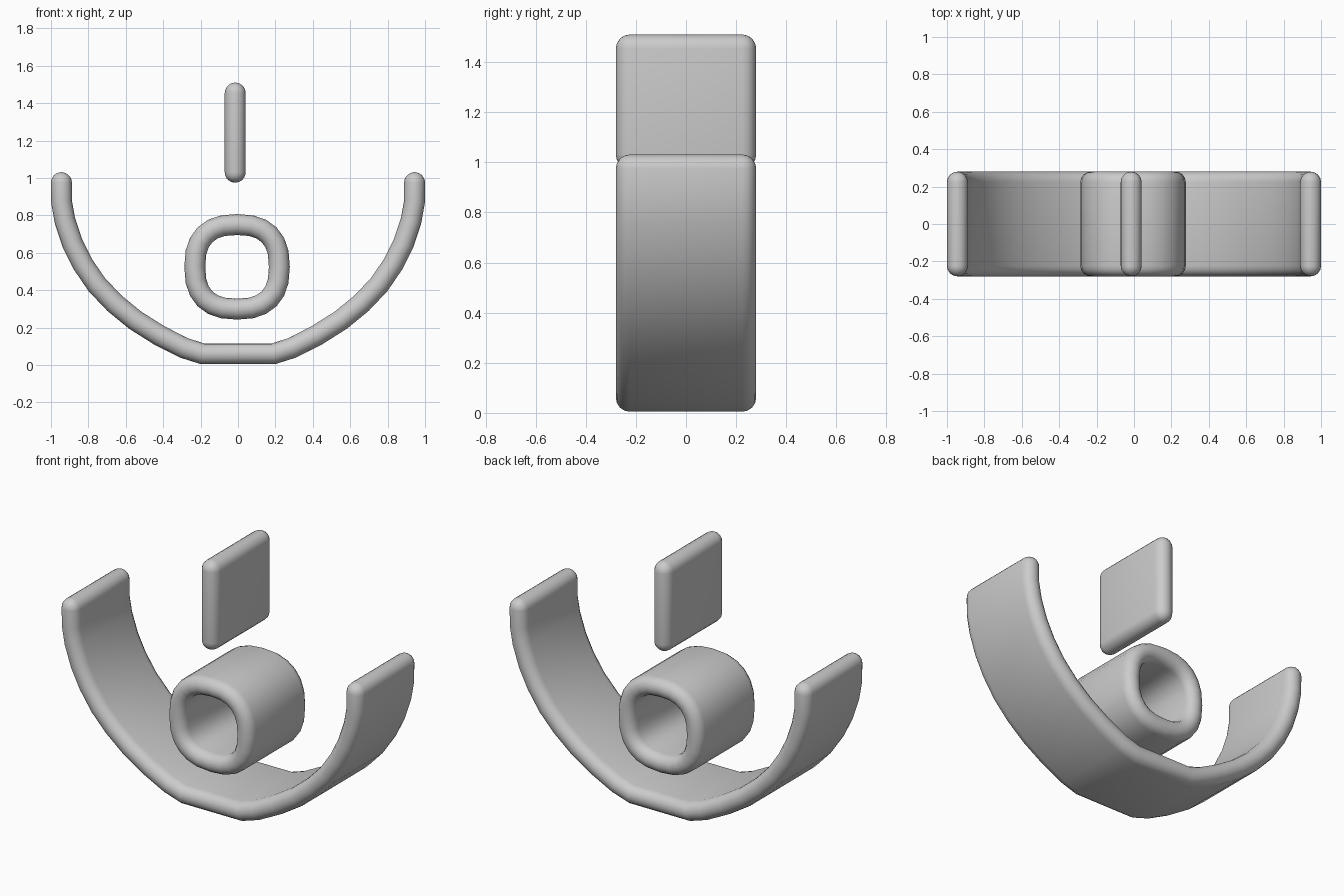
import bpy, bmesh, math
from mathutils import Vector

cube = bpy.data.objects.get("Cube")
if cube:
    bpy.data.objects.remove(cube, do_unlink=True)

HALF_THICK = 0.056
HALF_WIDTH = 0.28
ARC_STEPS = 8

grey = bpy.data.materials.new("plain grey")
grey.use_nodes = True
colour = (0.6, 0.6, 0.6, 1)
grey.diffuse_color = colour
grey.node_tree.nodes["Principled BSDF"].inputs["Base Color"].default_value = colour


def section(bm, centre, tangent, radius):
    """Ring of vertices: a flat strip section with fully rounded edges."""
    normal = Vector((-tangent.z, 0, tangent.x))
    core = HALF_WIDTH - HALF_THICK
    verts = []
    for side in (1, -1):
        for i in range(ARC_STEPS + 1):
            a = math.pi * i / ARC_STEPS
            offset = normal * (radius * math.cos(a) * side)
            y = side * (core + radius * math.sin(a))
            verts.append(bm.verts.new(centre + offset + Vector((0, y, 0))))
    return verts


def strip(name, path, closed=False):
    """Sweep the strip section along a path in the front plane."""
    pts = [Vector((x, 0, z)) for x, z in path]
    n = len(pts)
    stations = []
    for i, p in enumerate(pts):
        before = pts[i - 1] if closed or i > 0 else p
        after = pts[(i + 1) % n] if closed or i < n - 1 else p
        a, b = (p - before).normalized(), (after - p).normalized()
        stations.append((p, (a + b).normalized(), HALF_THICK))
    # rounded ends
    if not closed:
        first, last = stations[0], stations[-1]
        for k in range(1, 6):
            a = math.radians(17 * k)
            reach, r = HALF_THICK * math.sin(a), HALF_THICK * math.cos(a)
            stations.insert(0, (first[0] - first[1] * reach, first[1], r))
            stations.append((last[0] + last[1] * reach, last[1], r))
    bm = bmesh.new()
    rings = [section(bm, *s) for s in stations]
    pairs = list(zip(rings, rings[1:]))
    if closed:
        pairs.append((rings[-1], rings[0]))
    else:
        bm.faces.new(rings[0])
        bm.faces.new(rings[-1])
    for r0, r1 in pairs:
        m = len(r0)
        for j in range(m):
            k = (j + 1) % m
            bm.faces.new((r0[j], r0[k], r1[k], r1[j]))
    bmesh.ops.recalc_face_normals(bm, faces=bm.faces)
    mesh = bpy.data.meshes.new(name)
    bm.to_mesh(mesh)
    bm.free()
    mesh.materials.append(grey)
    mesh.shade_smooth()
    obj = bpy.data.objects.new(name, mesh)
    bpy.context.collection.objects.link(obj)
    return obj


# curved band, mirrored left to right
half = [(0.19, 0.06), (0.29, 0.092), (0.42, 0.158), (0.55, 0.24), (0.66, 0.33),
        (0.755, 0.43), (0.83, 0.54), (0.885, 0.65), (0.925, 0.77),
        (0.943, 0.87), (0.944, 0.975)]
strip("curved_band", [(-x, z) for x, z in reversed(half)] + half)

# squarish tube in the middle
def squircle(a, radius=0.226, power=2 / 2.5):
    c, s = math.cos(a), math.sin(a)
    return (-0.005 + radius * math.copysign(abs(c) ** power, c),
            0.525 + radius * math.copysign(abs(s) ** power, s))

strip("tube", [squircle(math.tau * i / 24) for i in range(24)], closed=True)

# upright plate above the tube
strip("upright_plate", [(-0.015, 1.031), (-0.015, 1.454)])
